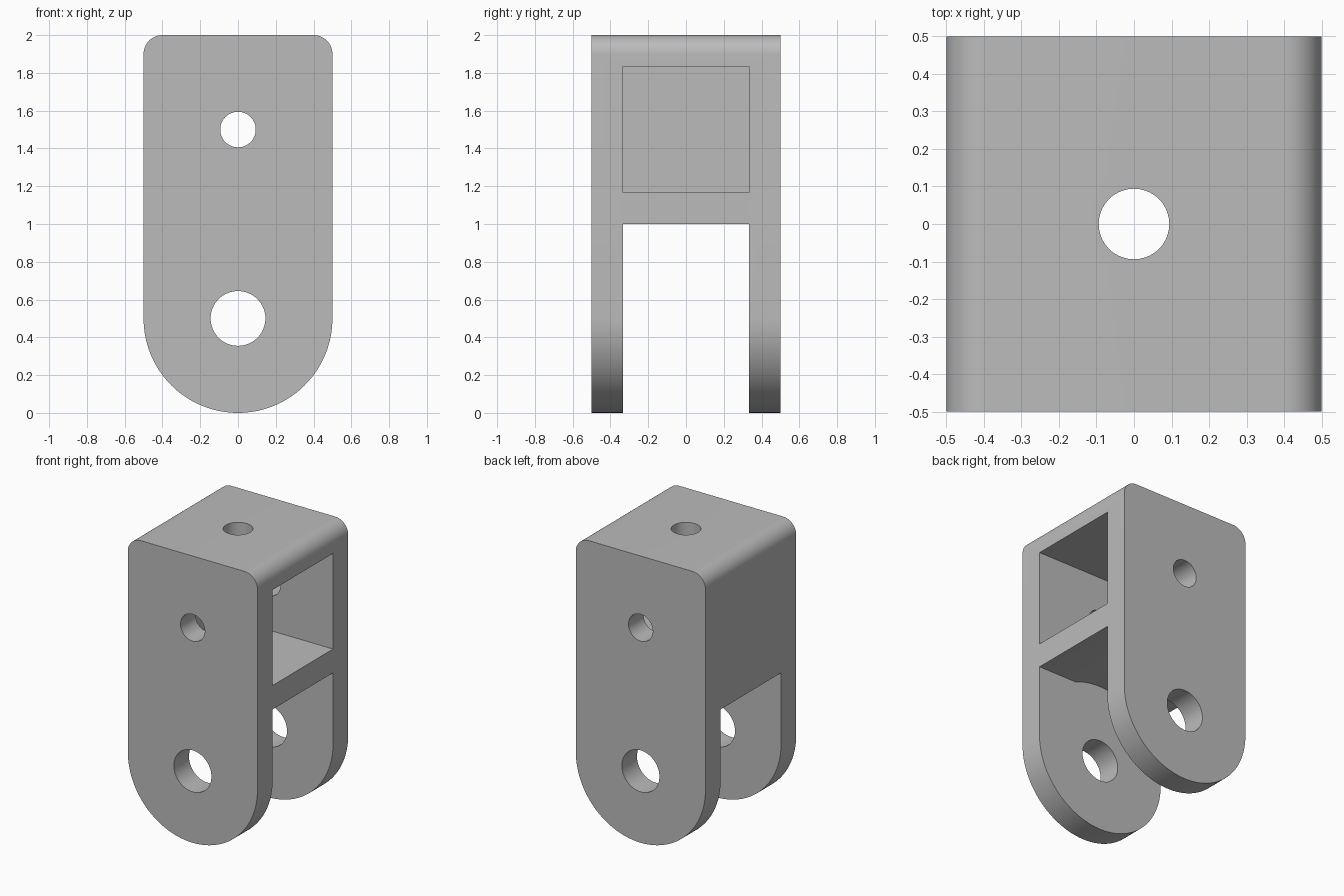
import bpy
import bmesh
from math import pi, cos, sin, radians
from mathutils import Matrix

if "Cube" in bpy.data.objects:
    bpy.data.objects.remove(bpy.data.objects["Cube"], do_unlink=True)

HALF = 0.5            # half width and half depth
WALL = 1 / 6          # plate thickness
INNER = HALF - WALL   # half gap between the plates
PIN_Z, POCKET_Z = 0.5, 1.5
CORNER = 0.1

grey = bpy.data.materials.new("plain grey")
grey.use_nodes = True
grey.diffuse_color = (0.5, 0.5, 0.5, 1)
grey.node_tree.nodes["Principled BSDF"].inputs["Base Color"].default_value = (0.5, 0.5, 0.5, 1)


def arc(cx, cz, radius, start, end, steps):
    angles = [radians(start + (end - start) * i / steps) for i in range(steps + 1)]
    return [(cx + radius * cos(a), cz + radius * sin(a)) for a in angles]


def finish(bm, name):
    bmesh.ops.recalc_face_normals(bm, faces=bm.faces)
    mesh = bpy.data.meshes.new(name)
    bm.to_mesh(mesh)
    bm.free()
    obj = bpy.data.objects.new(name, mesh)
    bpy.context.collection.objects.link(obj)
    return obj


def prism(name, outline, y0, y1):
    bm = bmesh.new()
    face = bm.faces.new([bm.verts.new((x, y0, z)) for x, z in outline])
    extruded = bmesh.ops.extrude_face_region(bm, geom=[face])["geom"]
    verts = [v for v in extruded if isinstance(v, bmesh.types.BMVert)]
    bmesh.ops.translate(bm, verts=verts, vec=(0, y1 - y0, 0))
    return finish(bm, name)


def rod(name, radius, length, z, along_y=True, sides=64):
    bm = bmesh.new()
    turn = Matrix.Rotation(pi / 2, 4, "X") if along_y else Matrix.Identity(4)
    bmesh.ops.create_cone(bm, cap_ends=True, segments=sides, radius1=radius, radius2=radius,
                          depth=length, matrix=Matrix.Translation((0, 0, z)) @ turn)
    return finish(bm, name)


def box(name, x0, x1, y, z0, z1):
    return prism(name, [(x0, z0), (x1, z0), (x1, z1), (x0, z1)], -y, y)


# Body: round lower end, small rounded top corners
outline = (arc(0, PIN_Z, HALF, 180, 360, 64)
           + arc(HALF - CORNER, 2 - CORNER, CORNER, 0, 90, 12)
           + arc(CORNER - HALF, 2 - CORNER, CORNER, 90, 180, 12))
body = prism("clevis_bracket", outline, -HALF, HALF)
body.data.materials.append(grey)

# Cutters: fork slot, swing clearance, side pocket and the drilled holes
cutters = [
    box("slot_cutter", -1, 1, INNER, -0.5, 1),
    rod("clearance_cutter", 0.54, 2 * INNER, PIN_Z, sides=128),
    box("pocket_cutter", WALL - HALF, 1, INNER, POCKET_Z - INNER, POCKET_Z + INNER),
    rod("pin_hole_cutter", 0.145, 2, PIN_Z),
    rod("cross_hole_cutter", 0.094, 2, POCKET_Z),
    rod("top_hole_cutter", 0.094, 2, POCKET_Z, along_y=False),
]
bpy.context.view_layer.objects.active = body
body.select_set(True)
for cutter in cutters:
    mod = body.modifiers.new(cutter.name, "BOOLEAN")
    mod.operation = "DIFFERENCE"
    mod.solver = "EXACT"
    mod.object = cutter
    bpy.ops.object.modifier_apply(modifier=mod.name)
    bpy.data.objects.remove(cutter, do_unlink=True)

bpy.ops.object.shade_smooth_by_angle(angle=radians(30))
